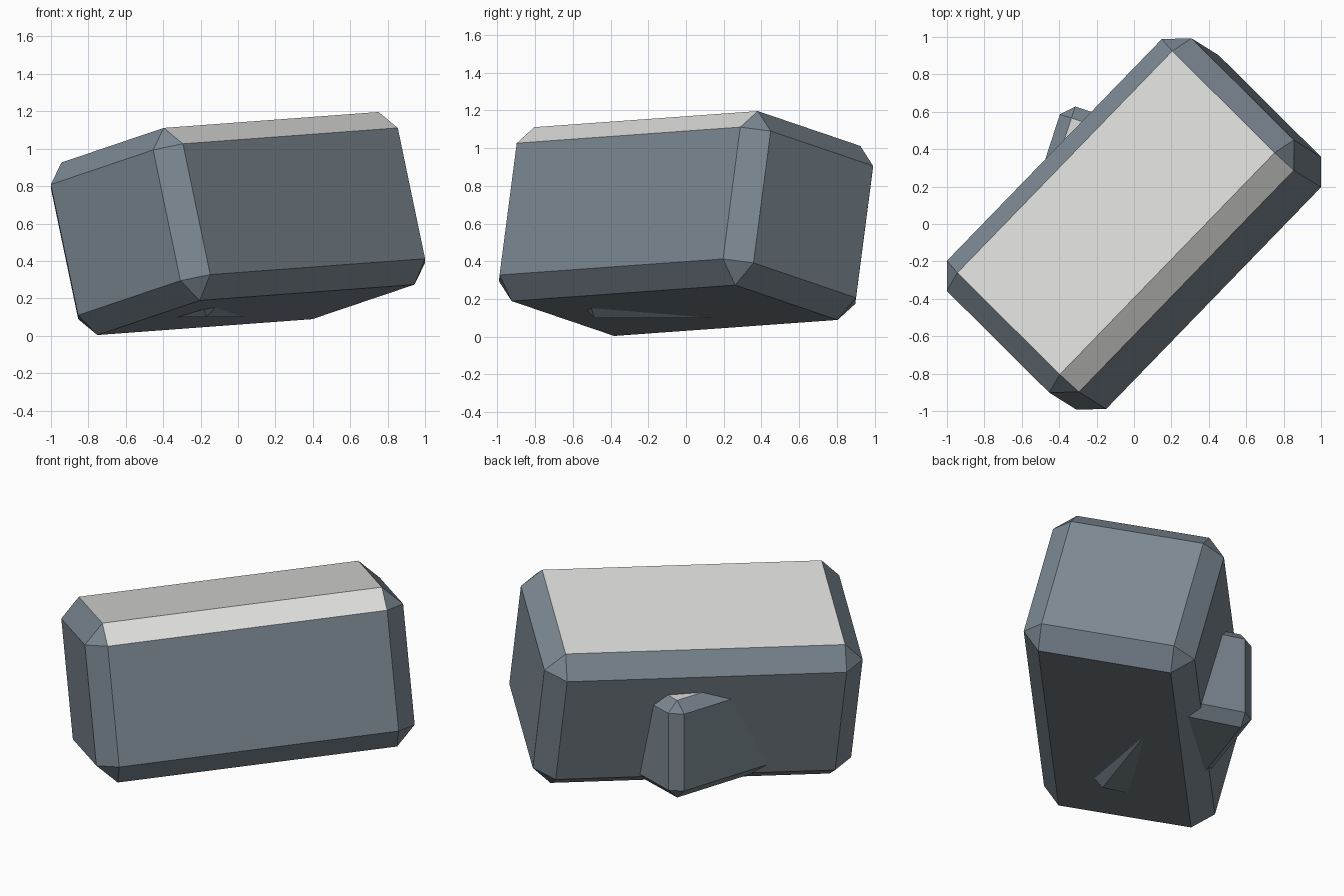
import bpy
import bmesh
from math import radians
from mathutils import Euler, Vector

old = bpy.data.objects.get("Cube")
if old:
    bpy.data.objects.remove(old, do_unlink=True)


def make_material(name, color):
    mat = bpy.data.materials.new(name)
    mat.use_nodes = True
    mat.diffuse_color = (*color, 1)
    mat.node_tree.nodes["Principled BSDF"].inputs["Base Color"].default_value = (*color, 1)
    return mat


stone = make_material("blue_grey_stone", (0.20, 0.245, 0.285))
pale = make_material("pale_top", (0.72, 0.72, 0.71))


def chamfered_block(name, size, bevel, location, degrees):
    """Flat-faced block with single chamfers; upward faces are pale."""
    rotation = Euler([radians(d) for d in degrees])
    bm = bmesh.new()
    bmesh.ops.create_cube(bm, size=1)
    bmesh.ops.scale(bm, vec=size, verts=bm.verts)
    bmesh.ops.bevel(bm, geom=bm.edges[:], offset=bevel, segments=1,
                    profile=0.5, affect='EDGES')
    bm.normal_update()
    matrix = rotation.to_matrix()
    for face in bm.faces:
        face.material_index = int((matrix @ face.normal).z > 0.8)
    mesh = bpy.data.meshes.new(name)
    bm.to_mesh(mesh)
    bm.free()
    mesh.materials.append(stone)
    mesh.materials.append(pale)
    obj = bpy.data.objects.new(name, mesh)
    obj.location = Vector(location)
    obj.rotation_euler = rotation
    bpy.context.scene.collection.objects.link(obj)
    return obj


# Large tilted boulder
chamfered_block("large_rock", (1.883, 1.023, 0.95), 0.115,
                (0, 0, 0.6), (-13.5, -2.95, 45.9))

# Smaller level rock pushed through its back
chamfered_block("small_rock", (1.08, 0.612, 0.622), 0.065,
                (-0.252, 0.04, 0.411), (0, 0, 72))
